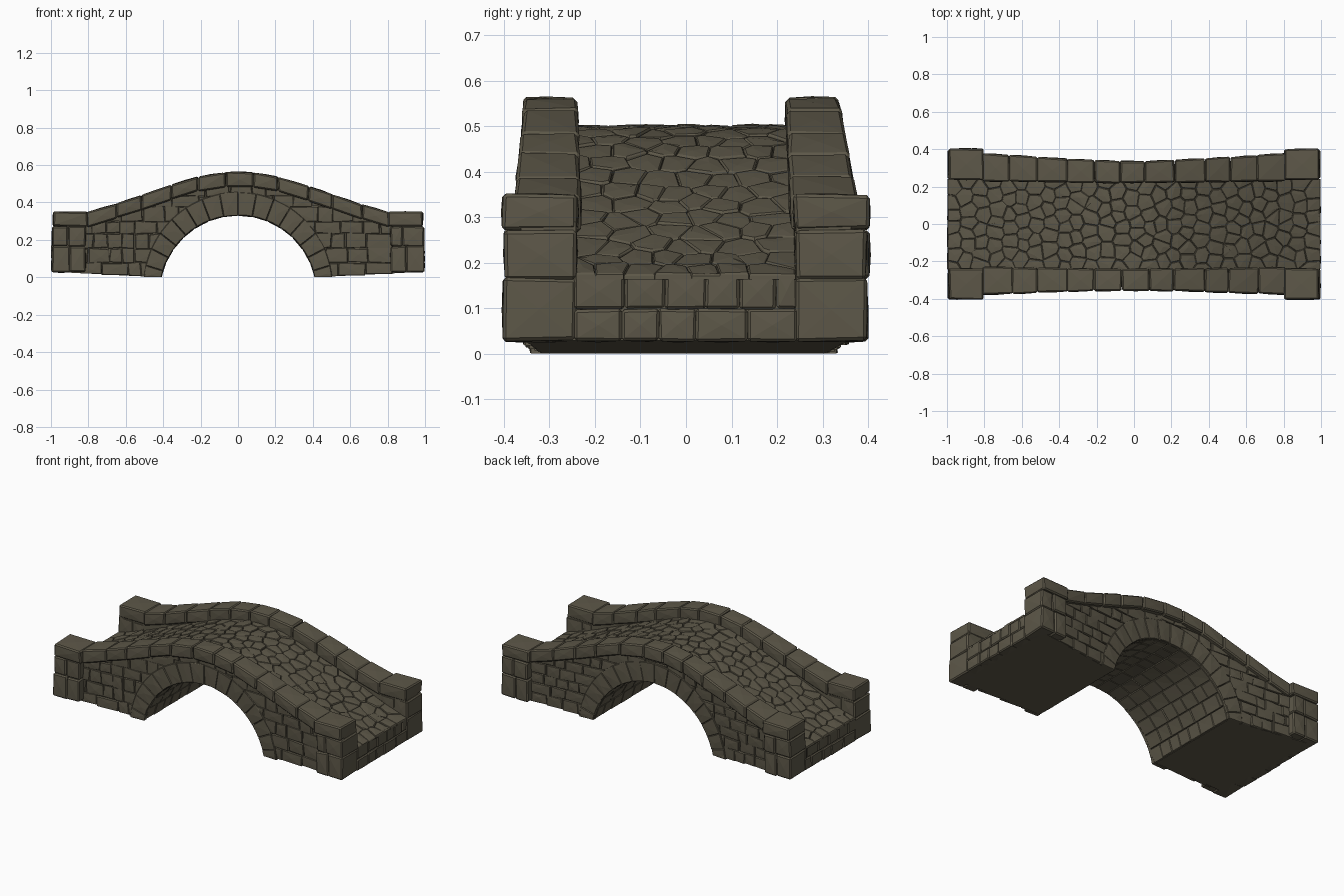
import bpy, bmesh, math, random
from mathutils import Vector

if "Cube" in bpy.data.objects:
    bpy.data.objects.remove(bpy.data.objects["Cube"])

random.seed(7)
rnd = random.uniform
ARCH_Z, ARCH_R = -0.09, 0.42

stone_mat = bpy.data.materials.new("olive grey stone")
stone_mat.diffuse_color = (0.110, 0.097, 0.066, 1)
stone_mat.use_nodes = True
stone_mat.node_tree.nodes["Principled BSDF"].inputs["Base Color"].default_value = stone_mat.diffuse_color


# Bridge curves: parapet top, deck, coping and wall half widths, underside
def curve(x, zs, step):
    t = min(abs(x) / step, len(zs) - 1.001)
    i = int(t)
    return zs[i] + (zs[i + 1] - zs[i]) * (t - i)


def parapet(x):
    return curve(x, (.568, .563, .545, .516, .481, .447, .413, .380, .349, .349), 0.1)


def deck(x):
    return curve(x, (.503, .496, .475, .443, .405, .365, .325, .283, .240, .203, .174), 0.1)


def width(x):
    return 0.345 + 0.045 * abs(x) ** 1.4


def wall(x, z):
    # wall face: set back under the coping, leaning out slightly with height
    return 0.308 + 0.062 * abs(x) ** 1.4 + 0.02 * z


def ground(x):
    return max(0, 0.03 * (abs(x) - 0.41) / 0.59)


def underside(x):
    r = ARCH_R + 0.009
    inside = r * r - x * x
    z = math.sqrt(inside) + ARCH_Z if inside > 0 else 0
    return max(z, ground(x))


def finish(bm, name):
    bmesh.ops.recalc_face_normals(bm, faces=bm.faces)
    for v in bm.verts:  # the middle of the bridge bows slightly to the front
        v.co.y -= 0.011 * max(0, 1 - abs(v.co.x) / 0.85)
    me = bpy.data.meshes.new(name)
    bm.to_mesh(me)
    bm.free()
    me.materials.append(stone_mat)
    ob = bpy.data.objects.new(name, me)
    bpy.context.collection.objects.link(ob)
    return ob


def clip(poly, n, d):
    """Keep the part of a 2D polygon where n.p >= d."""
    out = []
    for a, b in zip(poly, poly[1:] + poly[:1]):
        da, db = n.dot(a) - d, n.dot(b) - d
        if da >= 0:
            out.append(a)
        if da * db < 0:
            out.append(a.lerp(b, da / (da - db)))
    return out


def area(poly):
    return abs(sum(a.x * b.y - a.y * b.x for a, b in zip(poly, poly[1:] + poly[:1]))) / 2


def stone(bm, poly, place, depth, gap=0.001, chamfer=0.004, bump=0.002):
    """Chamfered, faceted stone on a 2D outline; place(u, v, d) gives 3D."""
    c = sum(poly, Vector((0, 0))) / len(poly)

    def ring(inset, d, wob=0):
        pts = [p + (c - p) * min(0.35, inset / max((c - p).length, 1e-4)) for p in poly]
        return [bm.verts.new(place(p.x, p.y, d + rnd(-wob, wob))) for p in pts]

    rings = [ring(gap, 0), ring(gap * 1.4, depth - chamfer * 0.8), ring(gap + chamfer, depth, 0.0015)]
    n = len(poly)
    bm.faces.new(rings[0][::-1])
    for r0, r1 in zip(rings, rings[1:]):
        for i in range(n):
            bm.faces.new((r0[i], r0[(i + 1) % n], r1[(i + 1) % n], r1[i]))
    top = bm.verts.new(place(c.x + rnd(-.01, .01), c.y + rnd(-.01, .01), depth + bump))
    for i in range(n):
        bm.faces.new((rings[2][i], rings[2][(i + 1) % n], top))


def block(bm, pts, jit=0.003):
    """Rough box from 8 corners ordered x, y, z."""
    v = [bm.verts.new(Vector(p) + Vector((rnd(-jit, jit), rnd(-jit, jit), rnd(-jit, jit)))) for p in pts]
    for f in ((0, 1, 3, 2), (4, 6, 7, 5), (0, 4, 5, 1), (2, 3, 7, 6), (0, 2, 6, 4), (1, 5, 7, 3)):
        bm.faces.new([v[i] for i in f])


def box(bm, x0, x1, y0, y1, z0, z1, jit=0.003):
    block(bm, [(x, y, z) for x in (x0, x1) for y in (y0, y1) for z in (z0, z1)], jit)


def hew(bm, bevel=0.007, bump=0.003):
    """Chamfer all blocks and give their large faces shallow facets."""
    bmesh.ops.recalc_face_normals(bm, faces=bm.faces)
    bmesh.ops.bevel(bm, geom=bm.edges[:], offset=bevel, segments=1, affect='EDGES')
    bmesh.ops.recalc_face_normals(bm, faces=bm.faces)
    bmesh.ops.poke(bm, faces=[f for f in bm.faces if f.calc_area() > 0.002], offset=bump)


def splits(a, b, lo, hi):
    out = [a]
    while out[-1] < b - hi:
        out.append(out[-1] + rnd(lo, hi))
    return out + [b]


# Mortar core: U-shaped section swept along x
bm = bmesh.new()
prev = None
xs = sorted([i * 0.985 / 40 for i in range(-40, 41)] + [s * k for s in (-1, 1) for k in (.402, .41, .42, .43)])
for x in xs:
    i, b, p, d = 0.242, underside(x), parapet(x) - 0.06, deck(x) - 0.009
    lo, hi = wall(x, b) - 0.012, wall(x, p) - 0.012
    sec = [(-lo, b), (lo, b), (hi, p), (i, p), (i, d), (-i, d), (-i, p), (-hi, p)]
    cur = [bm.verts.new((x, y, z)) for y, z in sec]
    if prev:
        for k in range(8):
            bm.faces.new((prev[k], prev[(k + 1) % 8], cur[(k + 1) % 8], cur[k]))
    else:
        bm.faces.new(cur)
    prev = cur
bm.faces.new(prev)
finish(bm, "mortar_core")

# Deck cobbles: irregular cells clipped from a jittered grid
bm = bmesh.new()
nx, ny = 27, 7
seeds = [Vector((-1 + 2 * (i + .5 + rnd(-.3, .3)) / nx, -.24 + .48 * (j + .5 * (i % 2) + .25 + rnd(-.28, .28)) / ny))
         for i in range(nx) for j in range(ny)]
for s in seeds:
    poly = [Vector(p) for p in ((-.997, -.242), (.997, -.242), (.997, .242), (-.997, .242))]
    for t in seeds:
        if t is not s and (t - s).length < 0.3:
            poly = clip(poly, s - t, (s - t).dot((s + t) / 2))
    if len(poly) > 2 and area(poly) > 3e-4:
        stone(bm, poly, lambda x, y, d: (x, y, deck(x) - 0.012 + d), rnd(0.010, 0.015))
finish(bm, "deck_cobbles")

for side, label in ((-1, "front"), (1, "back")):
    # Rubble wall, clipped to the arch ring, coping and ground line
    bm = bmesh.new()
    rows = splits(-0.005, 0.5, 0.05, 0.085)
    for z0, z1 in zip(rows, rows[1:]):
        cols = splits(-0.83 - rnd(0, .05), 0.83, 0.06, 0.15)
        for x0, x1 in zip(cols, cols[1:]):
            poly = [Vector((x + rnd(-.005, .005), z + rnd(-.005, .005)))
                    for x, z in ((x0, z0), (x1, z0), (x1, z1), (x0, z1))]
            c = Vector(((x0 + x1) / 2, (z0 + z1) / 2))
            q, slope = parapet(c.x) - 0.065, (parapet(c.x + .01) - parapet(c.x - .01)) / .02
            poly = clip(poly, Vector((slope, -1)), slope * c.x - q)
            poly = clip(poly, Vector((0, 1)), ground(c.x))
            axis = Vector((0, ARCH_Z))
            n = (c - axis).normalized()
            poly = clip(poly, n, n.dot(axis) + 0.50)
            if len(poly) > 2 and area(poly) > 2e-4:
                stone(bm, poly, lambda x, z, d: (x, side * (wall(x, z) - 0.015 + d), z), rnd(.011, .018))
    finish(bm, label + "_rubble_wall")

    # Wedge-shaped arch ring stones
    bm = bmesh.new()
    step = (math.pi - 0.24) / 16
    for k in range(16):
        a0, a1 = 0.12 + k * step, 0.12 + (k + 1) * step
        poly = []
        for r, a in ((0, a0), (0, (a0 + a1) / 2), (0, a1), (1, a1), (1, (a0 + a1) / 2), (1, a0)):
            rad = 0.505 + 0.042 * math.sin(a) if r else ARCH_R
            poly.append(Vector((rad * math.cos(a), ARCH_Z + rad * math.sin(a))))
        poly = clip(poly, Vector((0, 1)), 0)
        if len(poly) > 2 and area(poly) > 4e-4:
            stone(bm, poly, lambda x, z, d: (x, side * (wall(x, z) - 0.016 + d), z), rnd(.020, .024))
    finish(bm, label + "_arch_ring")

    # Coping stones on the parapet
    bm = bmesh.new()
    n = 11
    cuts = [-0.81 + 1.62 * i / n + (rnd(-.018, .018) if 0 < i < n else 0) for i in range(n + 1)]
    for x0, x1 in zip(cuts, cuts[1:]):
        block(bm, [(x, side * y, parapet(x) - 0.003 - h)
                   for x in (x0 + .0005, x1 - .0005) for y in (0.230, width(x)) for h in (0.078, 0)])
    hew(bm)
    finish(bm, label + "_coping")

    # End posts: two courses of blocks and a cap
    bm = bmesh.new()
    for e in (-1, 1):
        for z0, z1, cut in ((0.028, 0.165, 0.9), (0.165, 0.272, 0.88 + rnd(-.02, .04))):
            for x0, x1 in ((0.815, cut), (cut, 0.995)):
                xa, xb = sorted((e * x0, e * x1))
                ya, yb = sorted((side * 0.241, side * (0.399 + rnd(-.005, .003))))
                box(bm, xa, xb, ya, yb, z0, z1)
        xa, xb = sorted((e * 0.805, e * 0.988))
        ya, yb = sorted((side * 0.238, side * 0.402))
        box(bm, xa, xb, ya, yb, 0.272, 0.349)
    hew(bm)
    finish(bm, label + "_end_posts")

# End walls between the posts
bm = bmesh.new()
for e in (-1, 1):
    for z0, z1 in ((0.028, 0.098), (0.098, 0.176)):
        cuts = splits(-0.245, 0.245, 0.07, 0.12)
        for y0, y1 in zip(cuts, cuts[1:]):
            xa, xb = sorted((e * 0.93, e * (0.995 + rnd(-.006, .003))))
            box(bm, xa, xb, y0, y1, z0, z1, 0.002)
hew(bm, 0.006)
finish(bm, "end_wall_blocks")

# Vault stones lining the arch
bm = bmesh.new()
a_start, rows = 0.216, 14
step = (math.pi - 2 * a_start) / rows


def vault(a, t, d):
    # a is arc length, t is scaled to the local width
    ang = a / ARCH_R
    r = ARCH_R + 0.010 - d
    x, z = r * math.cos(ang), max(0, ARCH_Z + r * math.sin(ang))
    return (x, t / 0.33 * (wall(x, z) - 0.008), z)


for k in range(rows):
    u0, u1 = (a_start + k * step) * ARCH_R, (a_start + (k + 1) * step) * ARCH_R
    cuts = splits(-0.33, 0.33, 0.07, 0.13)
    for t0, t1 in zip(cuts, cuts[1:]):
        poly = [Vector(p) for p in ((u0, t0), (u1, t0), (u1, t1), (u0, t1))]
        stone(bm, poly, vault, rnd(.009, .011), 0.001, 0.004, 0.001)
finish(bm, "arch_vault_stones")
